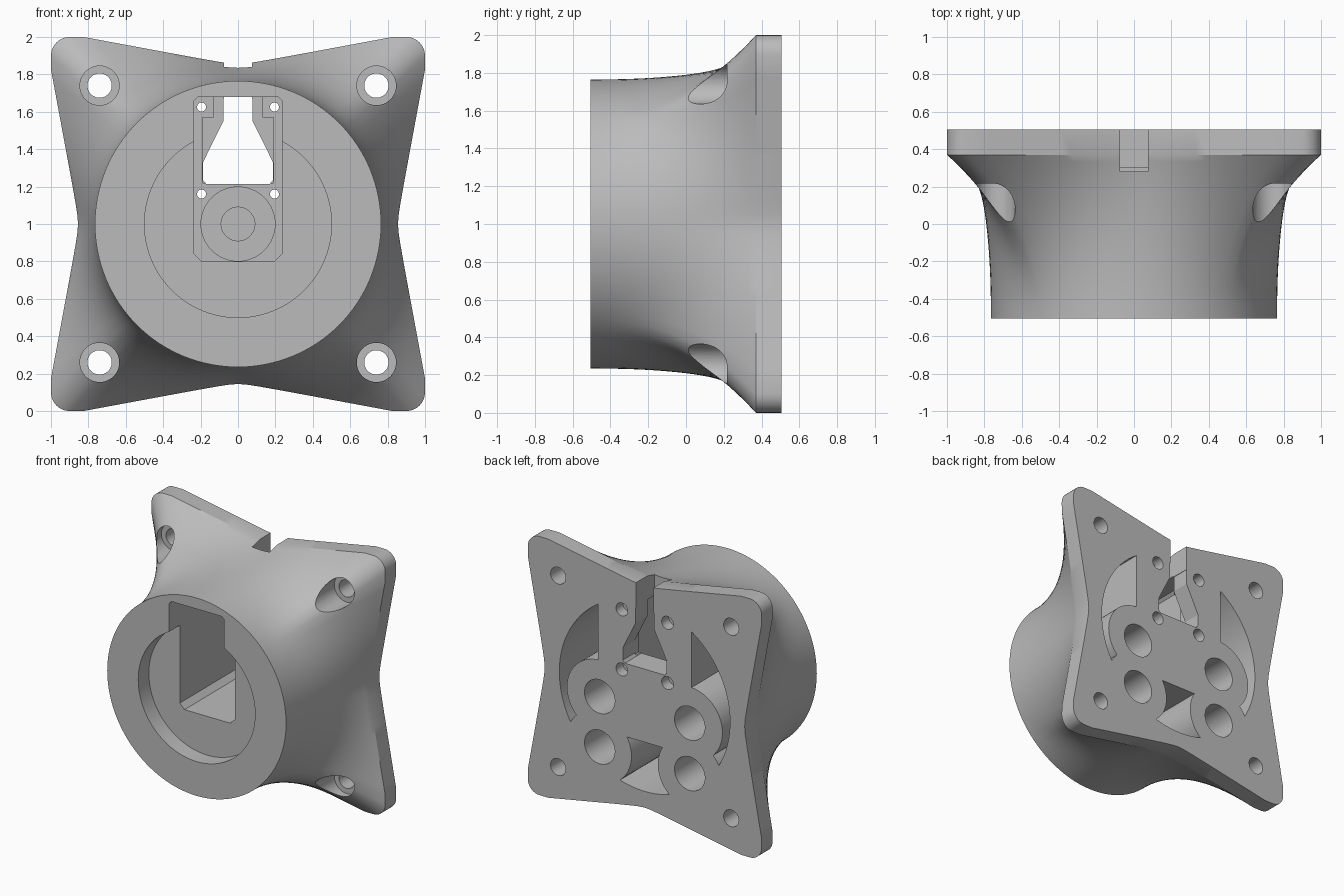
import bpy, bmesh, math

if "Cube" in bpy.data.objects:
    bpy.data.objects.remove(bpy.data.objects["Cube"], do_unlink=True)

FRONT, BACK, PLATE = -0.505, 0.505, 0.37
MID = 1.0   # height of the main axis
FAR = 0.7   # beyond either end, for through cuts

grey = bpy.data.materials.new("plain grey")
grey.use_nodes = True
grey.diffuse_color = (0.5, 0.5, 0.5, 1)
grey.node_tree.nodes["Principled BSDF"].inputs["Base Color"].default_value = (0.5, 0.5, 0.5, 1)


def loft(name, rings):
    """Closed solid through rings of equal point count; each ring is (y, [(x, height)])."""
    bm = bmesh.new()
    loops = [[bm.verts.new((x, y, MID + h)) for x, h in pts] for y, pts in rings]
    n = len(loops[0])
    for a, b in zip(loops, loops[1:]):
        for i in range(n):
            bm.faces.new((a[i], a[(i + 1) % n], b[(i + 1) % n], b[i]))
    bm.faces.new(loops[0])
    bm.faces.new(loops[-1])
    bmesh.ops.recalc_face_normals(bm, faces=bm.faces)
    mesh = bpy.data.meshes.new(name)
    bm.to_mesh(mesh)
    bm.free()
    mesh.materials.append(grey)
    obj = bpy.data.objects.new(name, mesh)
    bpy.context.collection.objects.link(obj)
    return obj


def prism(pts, y0, y1):
    obj = loft("cutter", [(y0, pts), (y1, pts)])
    obj.hide_render = True
    return obj


def arc(x, h, r, start, end, n):
    return [(x + r * math.cos(math.radians(start + (end - start) * i / n)),
             h + r * math.sin(math.radians(start + (end - start) * i / n))) for i in range(n + 1)]


def rod(x, h, r, y0, y1, n=48):
    return prism(arc(x, h, r, 0, 360, n)[:-1], y0, y1)


def mirrored(half):
    return half + [(-x, h) for x, h in reversed(half)]


def cut(target, cutter):
    mod = target.modifiers.new("cut", 'BOOLEAN')
    mod.operation, mod.solver, mod.object = 'DIFFERENCE', 'EXACT', cutter
    bpy.context.view_layer.update()
    deps = bpy.context.evaluated_depsgraph_get()
    mesh = bpy.data.meshes.new_from_object(target.evaluated_get(deps))
    target.modifiers.clear()
    target.data = mesh
    bpy.data.objects.remove(cutter, do_unlink=True)


# Four-pointed plate outline: one gently waisted side and one rounded corner, turned four times
side = []
for i in range(33):
    v = -0.88 + 1.76 * i / 32
    side.append((min(1.0, 0.846 + 0.186 * math.hypot(v, 0.05)), v))
side += arc(0.9, 0.9, 0.1, 0, 90, 8)
outline = []
for turn in range(4):
    for x, h in side:
        for _ in range(turn):
            x, h = -h, x
        outline.append((x, h))

# Body flares from a round front to the plate outline
rings = []
STEPS = 24
for s in range(STEPS + 1):
    t = s / STEPS
    f = t ** 2.35
    pts = []
    for x, h in outline:
        r = math.hypot(x, h)
        k = (0.765 + (r - 0.765) * f) / r
        pts.append((x * k, h * k))
    rings.append((FRONT + (PLATE - FRONT) * t, pts))
rings.append((BACK, outline))
body = loft("flared_mount_body", rings)

# Corner screw holes with pockets from the front
for sx in (-1, 1):
    for sh in (-1, 1):
        cut(body, rod(sx * 0.74, sh * 0.74, 0.105, -FAR, 0.27))
        cut(body, rod(sx * 0.74, sh * 0.74, 0.065, 0.2, FAR))

# Round front recess and the motor pocket with its stepped floor
cut(body, rod(0, 0, 0.5, -FAR, -0.375, 96))
cut(body, prism(mirrored([(0.195, -0.2), (0.235, -0.16), (0.235, 0.66), (0.215, 0.68)]), -FAR, 0.3))
cut(body, prism(mirrored([(0.19, 0.22), (0.19, 0.57), (0.13, 0.57), (0.13, 0.678)]), 0.2, 0.36))
cut(body, rod(0, 0, 0.198, 0.2, 0.34, 64))
cut(body, rod(0, 0, 0.09, 0.2, FAR))

# Flask-shaped opening and the cable channel running up to the edge notch
cut(body, prism(mirrored([(0.17, 0.215), (0.187, 0.235), (0.187, 0.33),
                          (0.078, 0.55), (0.078, 0.67)]), 0.25, FAR))
cut(body, prism(mirrored([(0.075, 0.6), (0.075, 1.1)]), 0.28, FAR))

# Small motor screw holes, countersunk from the back
for sx in (-1, 1):
    for h in (0.16, 0.625):
        cut(body, rod(sx * 0.195, h, 0.024, 0.2, FAR, 24))
        cut(body, rod(sx * 0.195, h, 0.05, 0.42, FAR, 32))

# Blind round sockets in the back
SOCKETS = (-0.1, -0.49)
for sx in (-1, 1):
    for h in SOCKETS:
        cut(body, rod(sx * 0.385, h, 0.13, -0.2, FAR))

# Hollows in the back: two side crescents and one lower pocket, kept clear of the sockets
edge = math.degrees(math.acos(0.4 / 0.73))
for start in (-edge, 180 - edge):
    crescent = prism(arc(0, 0, 0.73, start, start + 2 * edge, 48), -0.25, FAR)
    for h in SOCKETS:
        cut(crescent, rod(0.385 if start < 0 else -0.385, h, 0.28, -1, 1, 64))
    cut(body, crescent)

lower = prism([(0.25, -0.35), (-0.25, -0.35)] + arc(0, 0, 0.73, -110, -70, 20), -0.25, FAR)
for sx in (-1, 1):
    cut(lower, rod(sx * 0.385, SOCKETS[1], 0.272, -1, 1, 64))
cut(body, lower)

# Smooth the flare while keeping the machined edges crisp
bpy.ops.object.select_all(action='DESELECT')
body.select_set(True)
bpy.context.view_layer.objects.active = body
bpy.ops.object.shade_smooth_by_angle(angle=math.radians(25))
